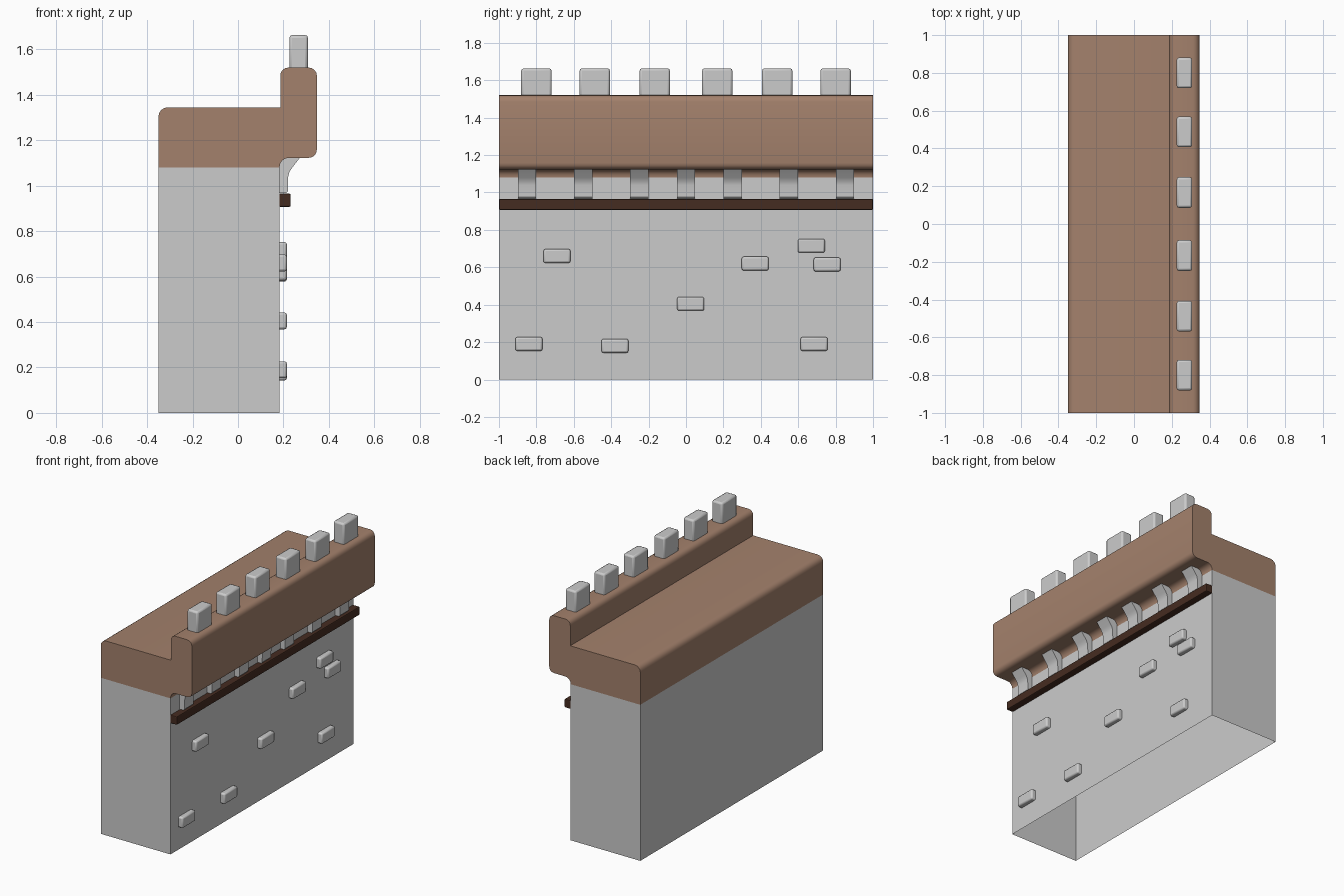
import bpy, bmesh
from math import sin, cos, radians

if "Cube" in bpy.data.objects:
    bpy.data.objects.remove(bpy.data.objects["Cube"])


def material(name, rgb):
    m = bpy.data.materials.new(name)
    m.diffuse_color = (*rgb, 1)
    m.use_nodes = True
    m.node_tree.nodes["Principled BSDF"].inputs["Base Color"].default_value = m.diffuse_color
    return m


BROWN = material("brown_cap", (0.37, 0.22, 0.15))
DARK = material("dark_wood", (0.06, 0.025, 0.015))


def arc(cx, cz, r, a0, a1, n=4):
    return [(cx + r * cos(radians(a0 + (a1 - a0) * i / n)),
             cz + r * sin(radians(a0 + (a1 - a0) * i / n))) for i in range(n + 1)]


def prism(name, profile, y0, y1, mat=None, bevel=0.0, open_last=False, smooth=False):
    """Extrude an (x, z) profile along y; open_last leaves out the closing side."""
    bm = bmesh.new()
    a = [bm.verts.new((x, y0, z)) for x, z in profile]
    b = [bm.verts.new((x, y1, z)) for x, z in profile]
    n = len(profile)
    bm.faces.new(a)
    bm.faces.new(b[::-1])
    for i in range(n - 1 if open_last else n):
        j = (i + 1) % n
        bm.faces.new((a[i], b[i], b[j], a[j]))
    bmesh.ops.recalc_face_normals(bm, faces=bm.faces)
    me = bpy.data.meshes.new(name)
    bm.to_mesh(me)
    bm.free()
    ob = bpy.data.objects.new(name, me)
    bpy.context.collection.objects.link(ob)
    if mat:
        me.materials.append(mat)
    if bevel:
        mod = ob.modifiers.new("soft_edges", 'BEVEL')
        mod.width = bevel
        mod.segments = 2
    if smooth:
        bpy.ops.object.select_all(action='DESELECT')
        ob.select_set(True)
        bpy.context.view_layer.objects.active = ob
        bpy.ops.object.shade_smooth_by_angle(angle=radians(35))
    return ob


def rect(x0, x1, z0, z1):
    return [(x0, z0), (x1, z0), (x1, z1), (x0, z1)]


# Stone wall: shell open at the bottom and under the cap
wall = prism("stone_wall", rect(-0.35, 0.183, 0, 1.08), -1, 1)
bm = bmesh.new()
bm.from_mesh(wall.data)
bmesh.ops.delete(bm, geom=[f for f in bm.faces if abs(f.normal.z) > 0.9], context='FACES_ONLY')
bm.to_mesh(wall.data)
bm.free()

# Walkway cap with overhanging parapet
cap = [(-0.35, 1.08)]
cap += arc(-0.31, 1.305, 0.04, 180, 90)
cap += [(0.186, 1.345)]
cap += arc(0.221, 1.485, 0.035, 180, 90)
cap += arc(0.312, 1.485, 0.035, 90, 0)
cap += arc(0.312, 1.158, 0.035, 0, -90)
cap += arc(0.223, 1.083, 0.04, 90, 180)
cap += [(0.183, 1.08)]
prism("walkway_cap", cap, -1, 1, BROWN, open_last=True, smooth=True)

# Wooden rail along the outer face
prism("wood_rail", rect(0.18, 0.232, 0.907, 0.965), -1, 1, DARK, bevel=0.006)

# Curved brackets under the parapet
bracket = [(0.18, 1.125), (0.18, 0.967), (0.212, 0.967), (0.219, 0.975), (0.221, 1.04),
           (0.226, 1.06), (0.238, 1.079), (0.274, 1.125)]
for y in (-0.85, -0.55, -0.25, 0, 0.25, 0.55, 0.85):
    prism("bracket", bracket, y - 0.049, y + 0.049, smooth=True)

# Merlons on the parapet, mirrored about the middle
for y in (0.167, 0.488, 0.80):
    for s in (-1, 1):
        prism("merlon", rect(0.226, 0.308, 1.50, 1.663), s * y - 0.081, s * y + 0.081,
              bevel=0.012, smooth=True)

# Loose bricks standing out from the wall
for y, z in ((-0.69, 0.66), (0.37, 0.62), (0.67, 0.715), (0.755, 0.615),
             (0.025, 0.405), (-0.84, 0.19), (-0.38, 0.18), (0.685, 0.19)):
    prism("wall_brick", rect(0.15, 0.215, z - 0.037, z + 0.037), y - 0.072, y + 0.072,
          bevel=0.01, smooth=True)
